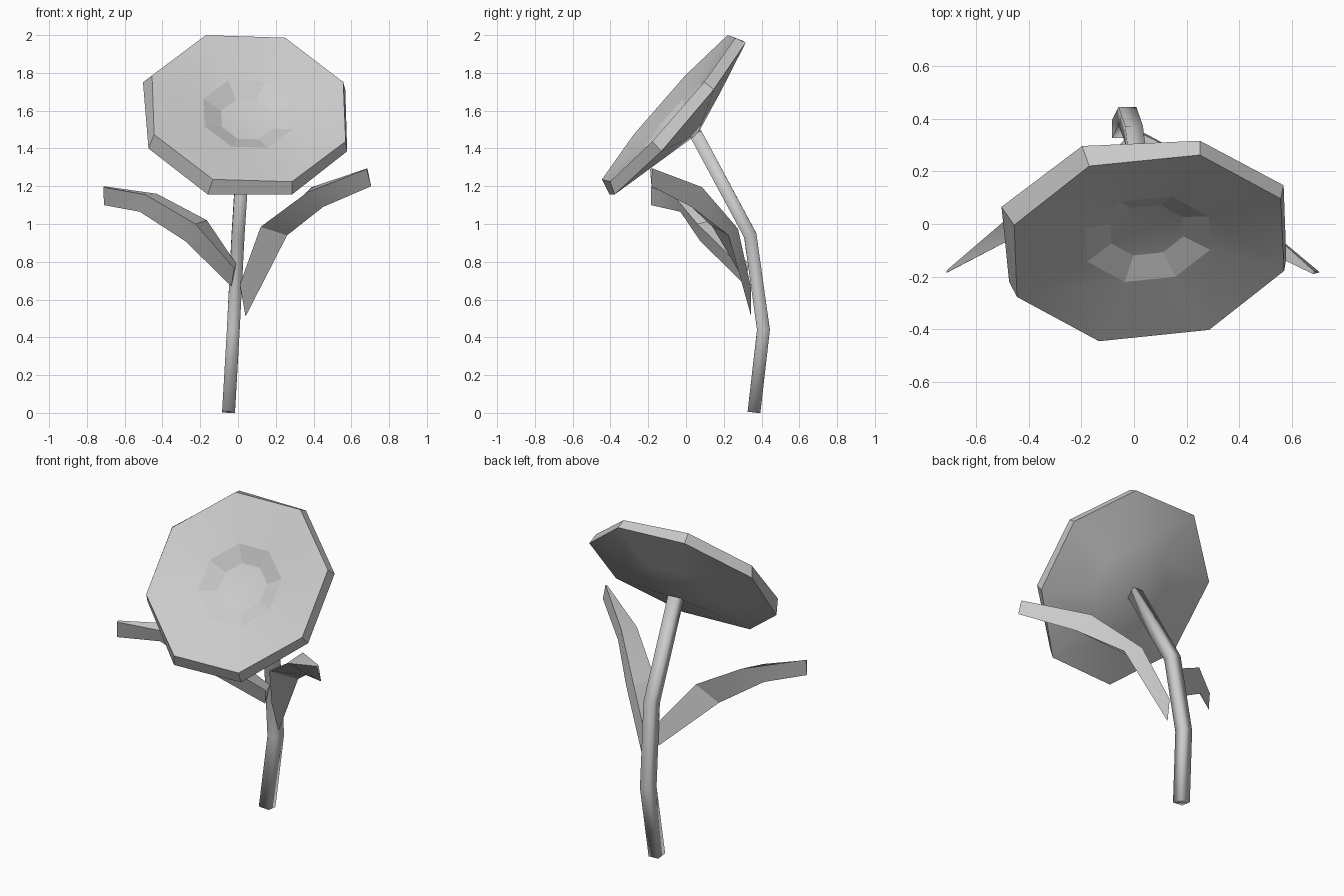
import bpy, math
from mathutils import Vector

if "Cube" in bpy.data.objects:
    bpy.data.objects.remove(bpy.data.objects["Cube"])

grey = bpy.data.materials.new("light_grey")
grey.diffuse_color = (0.6, 0.6, 0.6, 1)
grey.use_nodes = True
grey.node_tree.nodes["Principled BSDF"].inputs["Base Color"].default_value = grey.diffuse_color


def loft(name, rings, smooth_angle, start_tip=None, end_tip=None):
    """Skin a list of equal-sized rings; close ends with a fan or a cap."""
    n = len(rings[0])
    verts = [Vector(p) for ring in rings for p in ring]
    faces = []
    for r in range(len(rings) - 1):
        for i in range(n):
            j = (i + 1) % n
            faces.append((r * n + i, r * n + j, (r + 1) * n + j, (r + 1) * n + i))
    for first, tip in ((0, start_tip), ((len(rings) - 1) * n, end_tip)):
        ids = list(range(first, first + n))
        if first == 0:
            ids.reverse()
        if tip is None:
            faces.append(tuple(ids))
        else:
            verts.append(Vector(tip))
            faces += [(ids[i], ids[(i + 1) % n], len(verts) - 1) for i in range(n)]
    mesh = bpy.data.meshes.new(name)
    mesh.from_pydata(verts, [], faces)
    mesh.materials.append(grey)
    obj = bpy.data.objects.new(name, mesh)
    bpy.context.collection.objects.link(obj)
    bpy.ops.object.select_all(action='DESELECT')
    obj.select_set(True)
    bpy.context.view_layer.objects.active = obj
    bpy.ops.object.mode_set(mode='EDIT')
    bpy.ops.mesh.select_all(action='SELECT')
    bpy.ops.mesh.normals_make_consistent(inside=False)
    bpy.ops.object.mode_set(mode='OBJECT')
    bpy.ops.object.shade_smooth_by_angle(angle=math.radians(smooth_angle))
    return obj


# Blossom: eight-sided funnel on a tilted plane, with a flared back rim
rim_xy = [(-.17, .22), (.25, .262), (.557, .096), (.57, -.178),
          (.285, -.402), (-.133, -.445), (-.444, -.277), (-.455, -.004)]
rim = [Vector((x, y, 1.724 + 1.14 * y - .147 * x)) for x, y in rim_xy]
back_rim = [(-.197, .296, 1.972), (.25, .316, 1.96), (.568, .147, 1.712),
            (.578, -.13, 1.385), (.286, -.378, 1.156), (-.16, -.405, 1.156),
            (-.474, -.22, 1.40), (-.503, .065, 1.75)]
centre = sum(rim, Vector()) / 8
normal = Vector((.147, -1.14, 1)).normalized()


def blossom_ring(scale, depth):
    return [centre + (p - centre) * scale - normal * depth for p in rim]


loft("blossom",
     [blossom_ring(.27, .09), blossom_ring(.46, .045), rim, back_rim,
      blossom_ring(.48, .14)],
     12, centre - normal * .108, centre - normal * .205)

# Stem: bent square tube
half = .034
path = [(-.05, .36, .004), (-.025, .41, .44), (0, .34, .94), (.035, .05, 1.48)]
stem_rings = []
for k, p in enumerate(path):
    a = Vector(path[max(k - 1, 0)])
    b = Vector(path[min(k + 1, len(path) - 1)])
    along = (b - a).normalized()
    side = Vector((1, 0, 0))
    side = (side - along * side.dot(along)).normalized()
    back = along.cross(side)
    stem_rings.append([Vector(p) + side * sx * half + back * sy * half
                       for sx, sy in ((-1, -1), (1, -1), (1, 1), (-1, 1))])
loft("stem", stem_rings, 120)

# Leaves: folded blades, each station gives back edge, front edge and lower edge
loft("left_leaf", [
    [(-.01, .33, .79), (-.02, .30, .765), (-.035, .32, .67)],
    [(-.165, .14, 1.02), (-.225, .06, 1.0), (-.28, .075, .91)],
    [(-.43, .065, 1.16), (-.49, -.07, 1.155), (-.52, -.03, 1.065)],
    [(-.71, -.175, 1.20), (-.712, -.185, 1.195), (-.71, -.185, 1.10)]], 25)
loft("right_leaf", [
    [(.025, .345, .66), (.01, .32, .68), (.04, .345, .51)],
    [(.17, .275, .975), (.12, .14, .985), (.26, .225, .94)],
    [(.39, .085, 1.195), (.37, -.04, 1.17), (.45, .03, 1.09)],
    [(.685, -.18, 1.295), (.68, -.19, 1.29), (.705, -.183, 1.20)]], 25)
